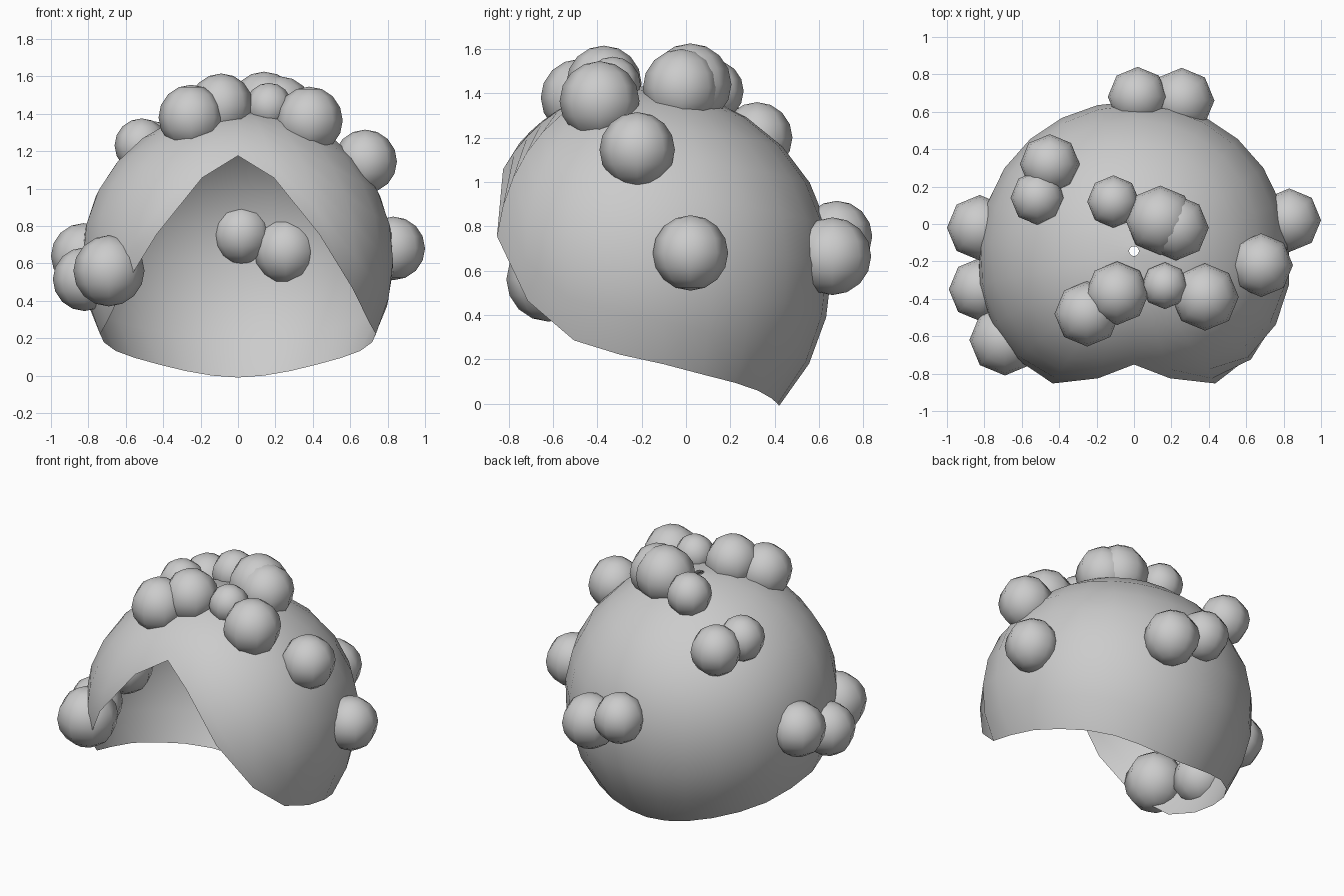
import bpy, bmesh, math
from mathutils import Vector

cube = bpy.data.objects.get("Cube")
if cube:
    bpy.data.objects.remove(cube, do_unlink=True)

grey = bpy.data.materials.new("hair_grey")
grey.use_nodes = True
grey.diffuse_color = (0.6, 0.6, 0.6, 1)
grey.node_tree.nodes["Principled BSDF"].inputs["Base Color"].default_value = (0.6, 0.6, 0.6, 1)


def finish(bm, name):
    """Turn a bmesh into a smooth shaded object."""
    for face in bm.faces:
        face.smooth = True
    mesh = bpy.data.meshes.new(name)
    bm.to_mesh(mesh)
    bm.free()
    mesh.materials.append(grey)
    obj = bpy.data.objects.new(name, mesh)
    bpy.context.collection.objects.link(obj)
    return obj


def cap_point(azimuth, polar):
    """Point on the slightly swollen cap; azimuth 0 is the front."""
    d = Vector((math.sin(polar) * math.sin(azimuth),
                -math.sin(polar) * math.cos(azimuth), math.cos(polar)))
    r = 0.8 - 0.045 * d.y - 0.05 * d.z + 0.03 * d.x ** 2
    r += 0.08 * min(d.z, 0) ** 2                      # fuller lower edge
    r += 0.07 * abs(d.x) * max(-d.y, 0)               # fuller front corners
    return d * r + Vector((0, -0.1 - 0.045 * max(d.z, 0) ** 2, 0.68))


# Cap shell: open at the face, with a tiny hole at the crown
HEM = [52, 63, 85, 104, 116, 121, 125, 129, 132.5, 136, 139.5, 142, 143]
SEGMENTS, ROWS = 24, 10
bm = bmesh.new()
columns = []
for i in range(SEGMENTS):
    hem = HEM[min(i, SEGMENTS - i)]
    columns.append([
        bm.verts.new(cap_point(math.tau * i / SEGMENTS,
                               math.radians(2 + (hem - 2) * j / (ROWS - 1))))
        for j in range(ROWS)])
for i in range(SEGMENTS):
    a, b = columns[i], columns[(i + 1) % SEGMENTS]
    for j in range(ROWS - 1):
        bm.faces.new((a[j], a[j + 1], b[j + 1], b[j]))
bmesh.ops.recalc_face_normals(bm, faces=bm.faces)
finish(bm, "hair_cap")

# Curls: name, centre, radius
CURLS = [
    ("left_side_curl", (0.83, 0.02, 0.68), 0.17),
    ("left_temple_curl", (0.68, -0.22, 1.145), 0.17),
    ("back_curl_upper", (0.02, 0.68, 0.755), 0.16),
    ("back_curl_lower", (0.255, 0.66, 0.665), 0.175),
    ("crown_curl_large", (0.14, 0.02, 1.44), 0.185),
    ("crown_curl_left", (0.225, -0.02, 1.425), 0.175),
    ("crown_curl_right", (-0.11, 0.12, 1.41), 0.14),
    ("fringe_curl_middle", (-0.09, -0.37, 1.445), 0.17),
    ("fringe_curl_right", (-0.25, -0.48, 1.38), 0.175),
    ("fringe_curl_small", (0.165, -0.33, 1.44), 0.125),
    ("fringe_curl_left", (0.38, -0.39, 1.365), 0.18),
    ("rear_right_curl_large", (-0.45, 0.32, 1.2), 0.16),
    ("rear_right_curl_small", (-0.515, 0.14, 1.23), 0.145),
    ("right_side_curl_back", (-0.825, -0.02, 0.64), 0.175),
    ("right_side_curl_middle", (-0.82, -0.35, 0.515), 0.17),
    ("right_side_curl_front", (-0.69, -0.62, 0.56), 0.19),
]
for name, centre, radius in CURLS:
    bm = bmesh.new()
    bmesh.ops.create_uvsphere(bm, u_segments=8, v_segments=8, radius=radius)
    finish(bm, name).location = centre
